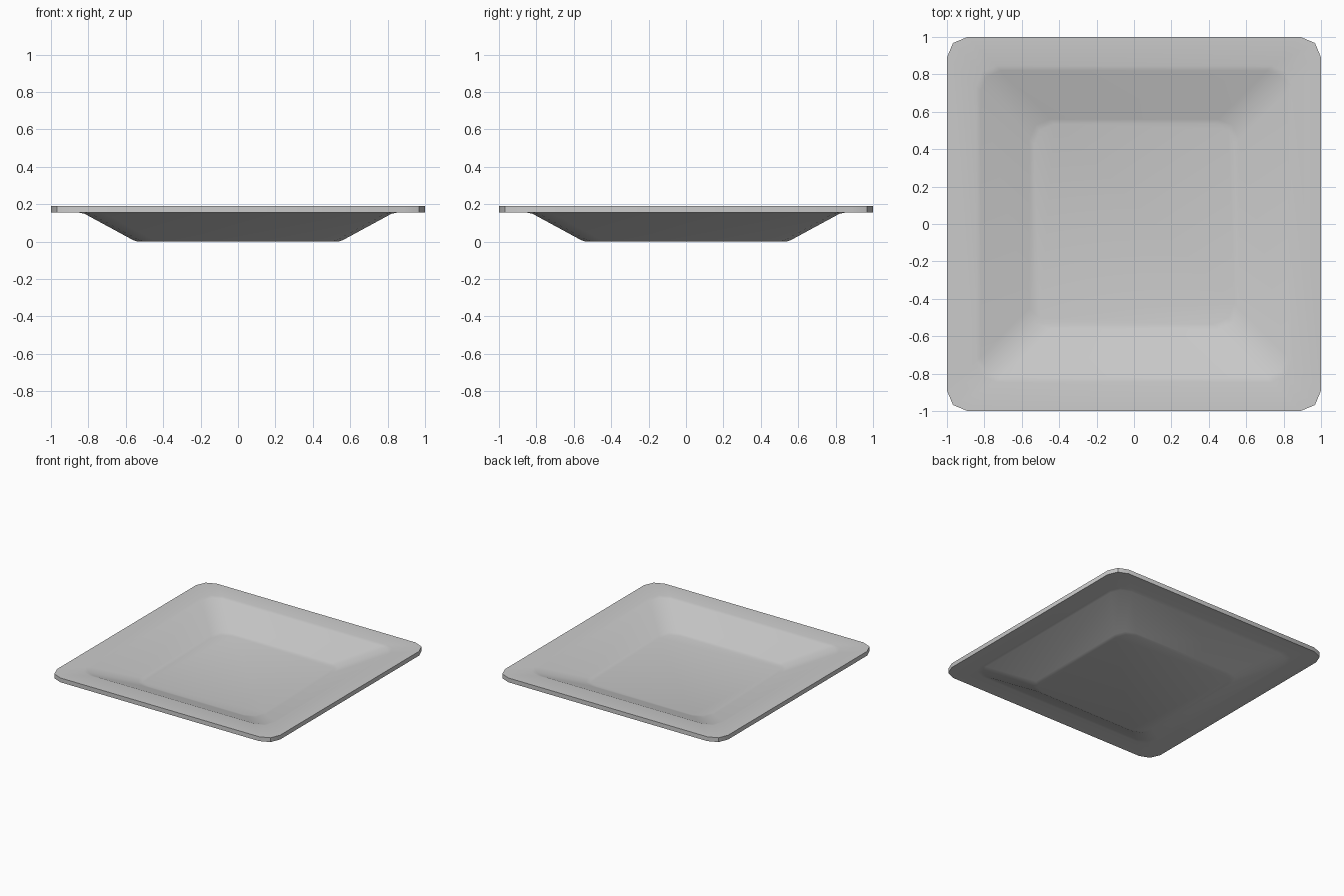
import bpy, bmesh, math

if "Cube" in bpy.data.objects:
    bpy.data.objects.remove(bpy.data.objects["Cube"])

RADIUS = 0.11
# (half width, height) rings, from underside centre, round the rim, to the top of the floor
PROFILE = [(0.535, 0.0), (0.56, 0.008), (0.82, 0.149), (0.85, 0.155), (1.0, 0.155),
           (1.0, 0.19), (0.845, 0.19), (0.82, 0.183), (0.56, 0.073), (0.535, 0.067)]


def ring(bm, half, z):
    """Square ring with two-segment rounded corners."""
    verts = []
    c = half - RADIUS
    for quarter in range(4):
        mid = math.radians(45 + 90 * quarter)
        cx = math.copysign(c, math.cos(mid))
        cy = math.copysign(c, math.sin(mid))
        for step in (-45, 0, 45):
            a = mid + math.radians(step)
            verts.append(bm.verts.new((cx + RADIUS * math.cos(a),
                                       cy + RADIUS * math.sin(a), z)))
    return verts


# Square plate
bm = bmesh.new()
rings = [ring(bm, half, z) for half, z in PROFILE]
for low, high in zip(rings, rings[1:]):
    n = len(low)
    for i in range(n):
        j = (i + 1) % n
        bm.faces.new((low[i], low[j], high[j], high[i]))
bm.faces.new(rings[0][::-1])
bm.faces.new(rings[-1])
bmesh.ops.recalc_face_normals(bm, faces=bm.faces)

mesh = bpy.data.meshes.new("square_plate")
bm.to_mesh(mesh)
bm.free()
plate = bpy.data.objects.new("square_plate", mesh)
bpy.context.collection.objects.link(plate)
bpy.context.view_layer.objects.active = plate
plate.select_set(True)
bpy.ops.object.shade_smooth_by_angle(angle=math.radians(35))
